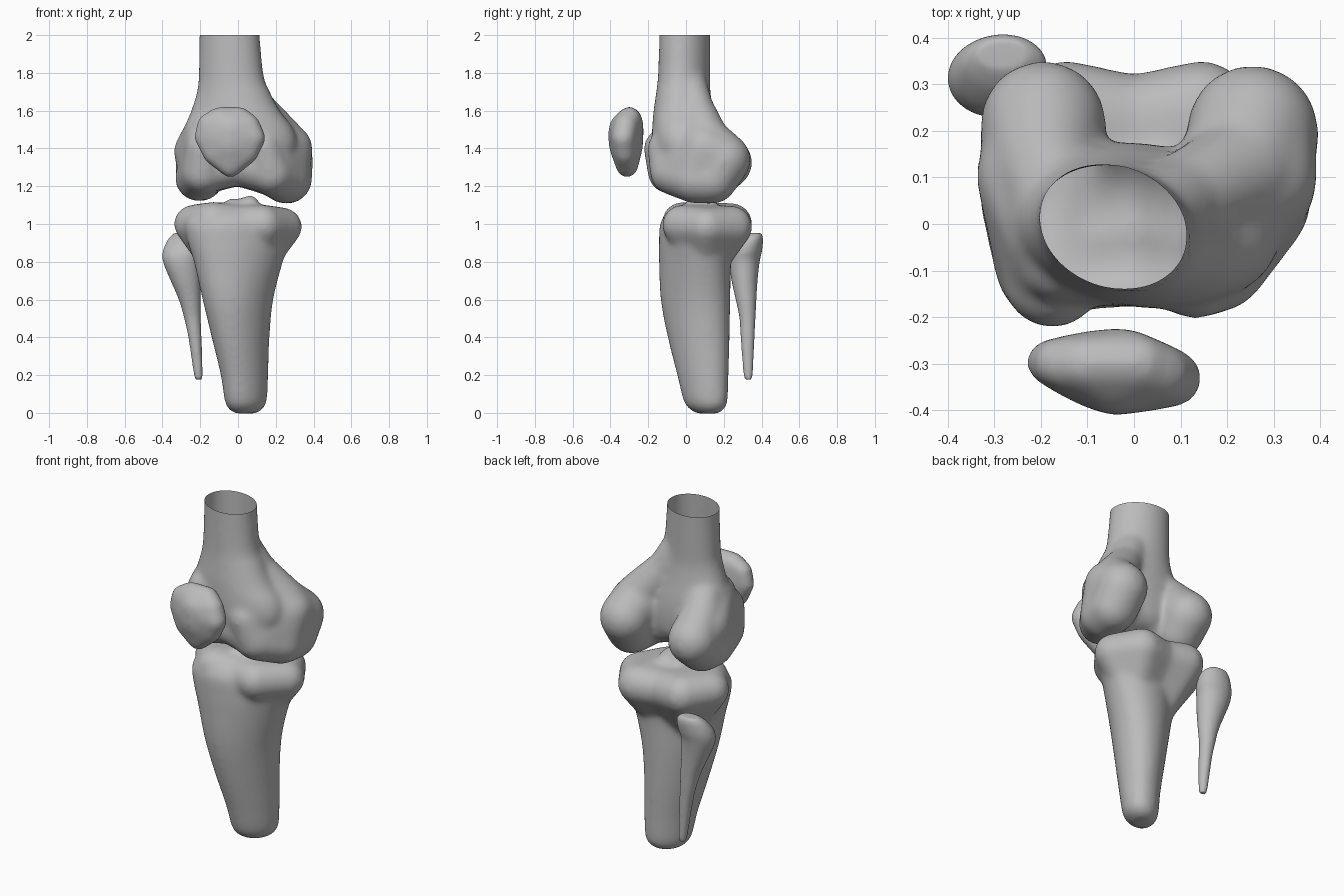
import bpy
import bmesh
import math
from mathutils import Vector, Matrix

if "Cube" in bpy.data.objects:
    bpy.data.objects.remove(bpy.data.objects["Cube"], do_unlink=True)

# One matte grey for every bone
bone_grey = bpy.data.materials.new("bone_grey")
bone_grey.use_nodes = True
GREY = (0.5, 0.5, 0.5, 1.0)
bone_grey.diffuse_color = GREY
shader = next(n for n in bone_grey.node_tree.nodes if n.type == 'BSDF_PRINCIPLED')
shader.inputs["Base Color"].default_value = GREY
shader.inputs["Roughness"].default_value = 0.7


def spline(a, b, c, d, t):
    """Catmull-Rom blend between b and c."""
    return b + 0.5 * t * (c - a + t * (2 * a - 5 * b + 4 * c - d + t * (3 * (b - c) + d - a)))


def loft(bm, sections, slant=0.0, steps=5, sides=40):
    """Closed tube through ovals (z, x min, x max, y min, y max), leaning diagonally by slant."""
    rows = [Vector(s) for s in sections]
    smooth_rows = []
    for i in range(len(rows) - 1):
        before, after = rows[max(i - 1, 0)], rows[min(i + 2, len(rows) - 1)]
        for k in range(steps):
            smooth_rows.append(spline(before, rows[i], rows[i + 1], after, k / steps))
    smooth_rows.append(rows[-1])
    rings = []
    for z, left, right, front, back in smooth_rows:
        ring = []
        for k in range(sides):
            angle = math.tau * k / sides
            x = (left + right) / 2 + (right - left) / 2 * math.cos(angle)
            y = (front + back) / 2 + (back - front) / 2 * math.sin(angle + slant)
            ring.append(bm.verts.new((x, y, z)))
        rings.append(ring)
    for low, high in zip(rings, rings[1:]):
        for k in range(sides):
            n = (k + 1) % sides
            bm.faces.new((low[k], low[n], high[n], high[k]))
    bm.faces.new(rings[0][::-1])
    bm.faces.new(rings[-1])


def hull(bm, *balls):
    """Convex skin stretched over balls given as (x, y, z, radius)."""
    part = bmesh.new()
    for x, y, z, radius in balls:
        bmesh.ops.create_icosphere(part, subdivisions=3, radius=radius,
                                   matrix=Matrix.Translation((x, y, z)))
    result = bmesh.ops.convex_hull(part, input=part.verts)
    unused = {g for g in result["geom_interior"] + result["geom_unused"]
              if isinstance(g, bmesh.types.BMVert)}
    bmesh.ops.delete(part, geom=list(unused), context='VERTS')
    temp = bpy.data.meshes.new("hull_part")
    part.to_mesh(temp)
    part.free()
    bm.from_mesh(temp)
    bpy.data.meshes.remove(temp)


def chain(bm, *balls):
    """Rounded limb following a row of balls."""
    for pair in zip(balls, balls[1:]):
        hull(bm, *pair)


def finish(bm, name, voxel=0.012, smoothing=14, cut_height=None):
    """Fuse overlapping shapes into one smooth skin, optionally cut open on top."""
    bmesh.ops.recalc_face_normals(bm, faces=bm.faces)
    mesh = bpy.data.meshes.new(name)
    bm.to_mesh(mesh)
    bm.free()
    obj = bpy.data.objects.new(name, mesh)
    bpy.context.collection.objects.link(obj)
    fuse = obj.modifiers.new("fuse", 'REMESH')
    fuse.mode = 'VOXEL'
    fuse.voxel_size = voxel
    soften = obj.modifiers.new("soften", 'SMOOTH')
    soften.factor = 0.5
    soften.iterations = smoothing
    bpy.context.view_layer.update()
    baked = bpy.data.meshes.new_from_object(
        obj.evaluated_get(bpy.context.evaluated_depsgraph_get()))
    obj.modifiers.clear()
    obj.data = baked
    bpy.data.meshes.remove(mesh)
    baked.name = name
    bm = bmesh.new()
    bm.from_mesh(baked)
    if cut_height is not None:
        bmesh.ops.bisect_plane(bm, geom=bm.verts[:] + bm.edges[:] + bm.faces[:],
                               plane_co=(0, 0, cut_height), plane_no=(0, 0, 1),
                               clear_outer=True)
    for face in bm.faces:
        face.smooth = True
        face.material_index = 0
    bm.to_mesh(baked)
    bm.free()
    baked.materials.clear()
    baked.materials.append(bone_grey)


# Thigh bone: flaring shaft, two rounded condyles with a notch between, open top
bm = bmesh.new()
loft(bm, [(1.24, -.13, .17, -.1, .14), (1.3, -.2, .25, -.16, .17),
          (1.4, -.27, .31, -.18, .175), (1.5, -.285, .295, -.18, .165),
          (1.6, -.248, .222, -.172, .145), (1.7, -.218, .17, -.158, .13),
          (1.8, -.208, .134, -.148, .128), (2.1, -.203, .108, -.138, .131)], slant=-.15)
# outer condyle
chain(bm, (-.175, -.12, 1.4, .105), (-.185, -.088, 1.275, .116), (-.21, .06, 1.245, .124),
      (-.2, .14, 1.25, .13), (-.195, .215, 1.325, .137), (-.19, .13, 1.43, .115),
      (-.15, .02, 1.56, .1))
hull(bm, (-.215, .1, 1.385, .125), (-.185, -.08, 1.29, .115), (-.2, .2, 1.3, .125),
     (-.175, -.11, 1.4, .105), (-.18, -.02, 1.5, .1))
# inner condyle
chain(bm, (.13, -.105, 1.4, .1), (.175, -.075, 1.27, .116), (.25, .05, 1.24, .132),
      (.26, .14, 1.24, .134), (.255, .2, 1.34, .143), (.23, .11, 1.45, .12),
      (.1, .05, 1.62, .095), (.01, 0, 1.78, .1))
hull(bm, (.265, .1, 1.4, .13), (.13, -.09, 1.42, .1), (.25, .05, 1.26, .128),
     (.175, -.07, 1.28, .115), (.255, .19, 1.35, .138), (.14, .01, 1.54, .09))
# front groove joining both condyles
chain(bm, (-.17, -.075, 1.28, .115), (0, -.06, 1.32, .118), (.17, -.065, 1.275, .115))
chain(bm, (-.16, .02, 1.29, .13), (0, .04, 1.33, .127), (.17, .02, 1.28, .13))
hull(bm, (-.16, -.08, 1.5, .09), (.1, -.08, 1.5, .09), (0, -.07, 1.36, .11))
finish(bm, "thigh_bone", smoothing=28, cut_height=2.0)

# Shin bone: tapering shaft under a two-lobed plateau with a small central ridge
bm = bmesh.new()
loft(bm, [(-.004, -.01, .09, .06, .17), (.015, -.045, .125, .025, .198),
          (.06, -.07, .152, -.012, .22), (.2, -.092, .16, -.047, .226),
          (.4, -.14, .167, -.097, .231), (.6, -.188, .187, -.134, .235),
          (.8, -.234, .238, -.143, .24), (.9, -.266, .275, -.143, .262),
          (1.0, -.285, .29, -.138, .295), (1.06, -.25, .25, -.1, .26)], slant=.28)
for side, height in ((-1, 1.0), (1, .985)):
    hull(bm, (side * .238, .11, height, .102), (side * .145, .24, height, .112),
         (side * .13, -.02, height + .01, .107), (0, .212, .985, .108),
         (0, 0, 1.0, .1), (side * .09, .11, .77, .09))
# central ridge between the joint surfaces
hull(bm, (.065, .05, 1.107, .047), (.06, .12, 1.097, .042), (.02, .08, 1.02, .11))
hull(bm, (-.03, .04, 1.097, .042), (-.03, .12, 1.087, .042), (.01, .08, 1.02, .1))
finish(bm, "shin_bone", smoothing=24)

# Calf bone: slim splint with a swollen head
bm = bmesh.new()
loft(bm, [(.176, -.222, -.195, .318, .342), (.2, -.233, -.187, .305, .353),
          (.4, -.263, -.193, .289, .363), (.5, -.285, -.197, .283, .368),
          (.6, -.314, -.198, .263, .373), (.7, -.357, -.2, .241, .379),
          (.8, -.397, -.2, .229, .39), (.86, -.397, -.187, .24, .403),
          (.92, -.37, -.19, .284, .408), (.952, -.34, -.225, .33, .4)])
finish(bm, "calf_bone", voxel=0.008, smoothing=9)

# Kneecap: rounded shield, domed in front and ridged behind
bm = bmesh.new()
hull(bm, (-.185, -.297, 1.46, .048), (-.162, -.3, 1.53, .054), (-.1, -.3, 1.558, .062),
     (.01, -.3, 1.558, .062), (.055, -.32, 1.52, .064), (.085, -.332, 1.455, .062),
     (.05, -.325, 1.375, .058), (-.04, -.312, 1.304, .059), (-.13, -.308, 1.37, .056),
     (-.04, -.317, 1.5, .094), (-.04, -.319, 1.42, .091), (.02, -.325, 1.46, .08),
     (-.1, -.31, 1.46, .08), (-.01, -.28, 1.54, .053), (-.01, -.28, 1.4, .051))
finish(bm, "kneecap", voxel=0.01, smoothing=30)
